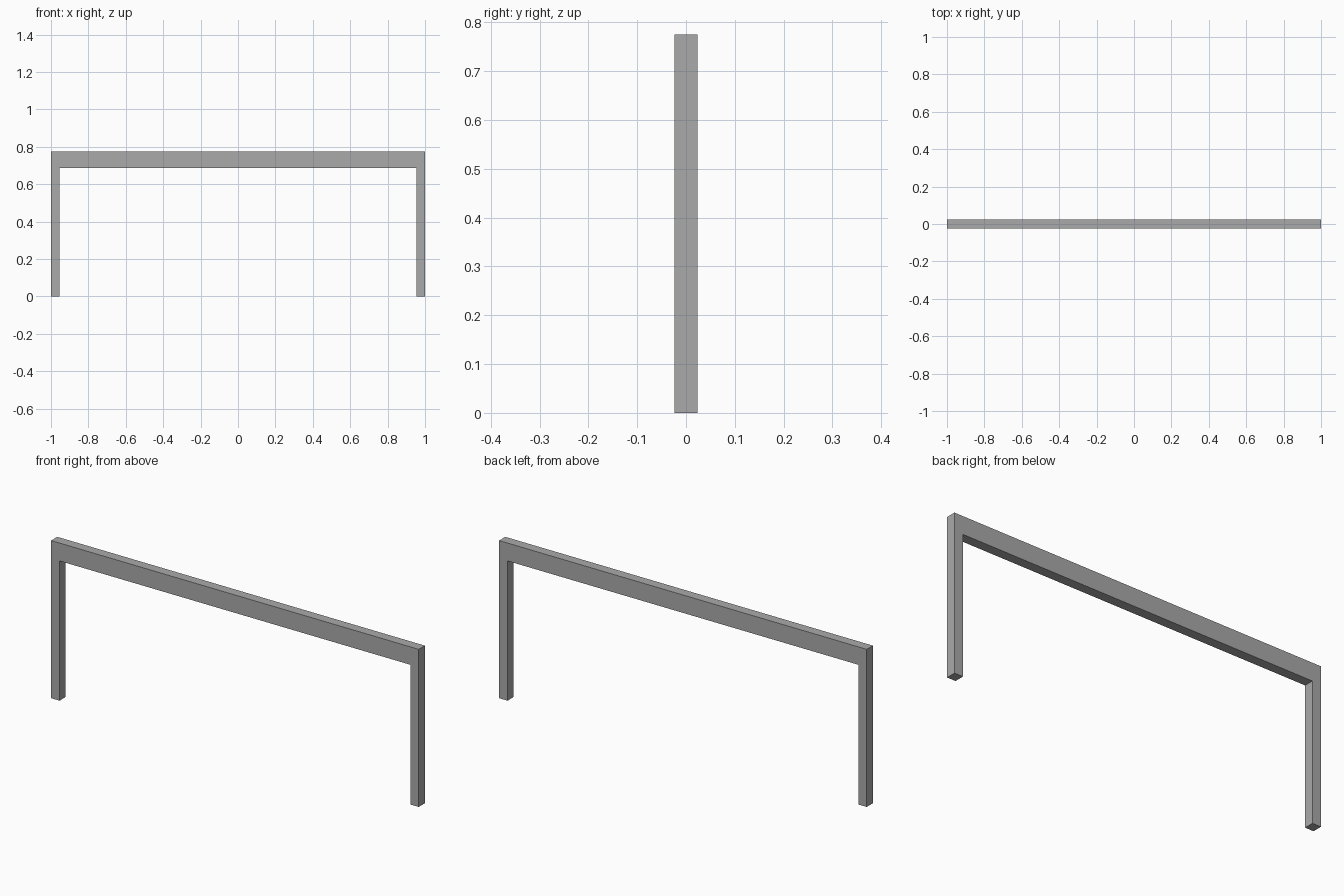
import bpy
import bmesh

cube = bpy.data.objects.get("Cube")
if cube:
    bpy.data.objects.remove(cube, do_unlink=True)

HALF_WIDTH = 1.0
HEIGHT = 0.775
DEPTH = 0.048
POST = 0.046
BEAM_BOTTOM = 0.687

# Plain grey finish
grey = bpy.data.materials.new("grey")
grey.use_nodes = True
colour = (0.4, 0.4, 0.4, 1.0)
grey.diffuse_color = colour
grey.node_tree.nodes["Principled BSDF"].inputs["Base Color"].default_value = colour

# Frame outline: right half, mirrored to close the arch
inner = HALF_WIDTH - POST
half = [(inner, BEAM_BOTTOM), (inner, 0), (HALF_WIDTH, 0), (HALF_WIDTH, HEIGHT)]
outline = half + [(-x, z) for x, z in reversed(half)]

# Two posts and a crossbeam as one extruded profile
bm = bmesh.new()
face = bm.faces.new([bm.verts.new((x, -DEPTH / 2, z)) for x, z in outline])
result = bmesh.ops.extrude_face_region(bm, geom=[face], use_keep_orig=True)
moved = [g for g in result["geom"] if isinstance(g, bmesh.types.BMVert)]
bmesh.ops.translate(bm, verts=moved, vec=(0, DEPTH, 0))
bmesh.ops.recalc_face_normals(bm, faces=bm.faces)

mesh = bpy.data.meshes.new("arch_frame")
bm.to_mesh(mesh)
bm.free()
mesh.materials.append(grey)
frame = bpy.data.objects.new("arch_frame", mesh)
bpy.context.collection.objects.link(frame)
